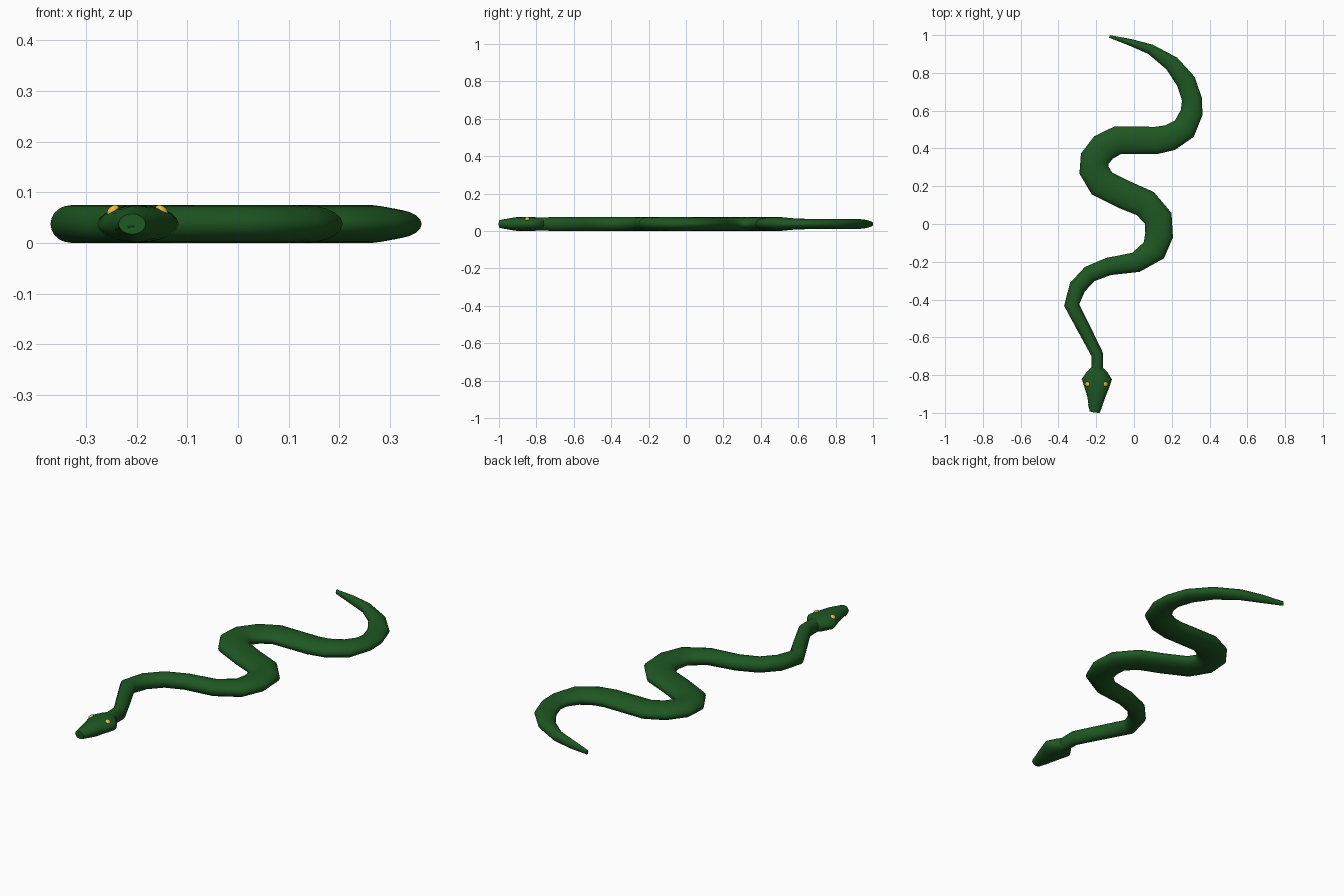
import bpy, bmesh, math
from mathutils import Vector

if "Cube" in bpy.data.objects:
    bpy.data.objects.remove(bpy.data.objects["Cube"])


def material(name, color):
    m = bpy.data.materials.new(name)
    m.diffuse_color = (*color, 1)
    m.use_nodes = True
    m.node_tree.nodes["Principled BSDF"].inputs["Base Color"].default_value = m.diffuse_color
    return m


green = material("snake_green", (0.013, 0.095, 0.016))
yellow = material("eye_yellow", (0.78, 0.52, 0.06))
MID = 0.0375
SIDES = 20


def finish(ob, mat, angle=50):
    ob.data.materials.append(mat)
    bpy.ops.object.select_all(action='DESELECT')
    ob.select_set(True)
    bpy.context.view_layer.objects.active = ob
    bpy.ops.object.shade_smooth_by_angle(angle=math.radians(angle))


def loft(name, stations, mat):
    """Skin elliptical rings (x, y, half width, half height) along a path."""
    bm = bmesh.new()
    pts = [Vector(s[:2]) for s in stations]
    rings = []
    for i, (x, y, w, h) in enumerate(stations):
        a = (pts[i] - pts[max(i - 1, 0)])
        b = (pts[min(i + 1, len(pts) - 1)] - pts[i])
        t = Vector((0, 0))
        for v in (a, b):
            if v.length > 0:
                t += v.normalized()
        t.normalize()
        ring = []
        for k in range(SIDES):
            ang = 2 * math.pi * k / SIDES
            c = w * math.cos(ang)
            ring.append(bm.verts.new((x - t.y * c, y + t.x * c, MID + h * math.sin(ang))))
        rings.append(ring)
    for r, s in zip(rings, rings[1:]):
        for k in range(SIDES):
            n = (k + 1) % SIDES
            bm.faces.new((r[k], r[n], s[n], s[k]))
    bm.faces.new(rings[0])
    bm.faces.new(rings[-1])
    bmesh.ops.recalc_face_normals(bm, faces=bm.faces)
    me = bpy.data.meshes.new(name)
    bm.to_mesh(me)
    bm.free()
    ob = bpy.data.objects.new(name, me)
    bpy.context.collection.objects.link(ob)
    finish(ob, mat)


# tail, body coils and neck, from tail tip forward
B = 0.037
body = [
    (-0.13, 0.993, .007, .012), (-0.02, 0.962, .018, .022), (0.087, 0.925, .027, .027),
    (0.20, 0.85, .042, .0275), (0.275, 0.755, .052, .0275), (0.307, 0.66, .053, .0275),
    (0.305, 0.59, .059, .029), (0.267, 0.505, .066, B), (0.19, 0.457, .07, B),
    (0.12, 0.443, .072, B), (-0.087, 0.443, .075, B), (-0.162, 0.405, .077, B),
    (-0.208, 0.345, .078, B), (-0.212, 0.285, .079, B), (-0.17, 0.215, .079, B),
    (-0.055, 0.157, .076, B), (0.06, 0.108, .076, B), (0.128, 0.03, .076, B),
    (0.133, -0.06, .074, B), (0.105, -0.14, .068, B), (0.01, -0.203, .054, B),
    (-0.135, -0.225, .047, B), (-0.235, -0.265, .045, B), (-0.30, -0.335, .045, B),
    (-0.33, -0.43, .04, B), (-0.267, -0.55, .035, B), (-0.195, -0.69, .032, B),
    (-0.195, -0.79, .03, .035)]
loft("body", body, green)

# wedge-shaped head
head = [
    (-0.196, -0.755, .026, .03), (-0.196, -0.785, .056, .035), (-0.197, -0.822, .08, B),
    (-0.197, -0.855, .069, B), (-0.2, -0.915, .048, .036), (-0.207, -0.985, .03, .023),
    (-0.209, -0.997, .027, .02)]
loft("head", head, green)

# eyes, mirrored across the head
for side, label in ((-1, "left"), (1, "right")):
    bpy.ops.mesh.primitive_uv_sphere_add(segments=16, ring_count=10, radius=1,
                                         location=(-0.1985 + side * 0.048, -0.848, 0.064))
    eye = bpy.context.object
    eye.name = label + "_eye"
    eye.scale = (0.014, 0.013, 0.009)
    eye.rotation_euler = (0, side * math.radians(38), 0)
    finish(eye, yellow)

# thin mouth line wrapping the snout
cu = bpy.data.curves.new("mouth", 'CURVE')
cu.dimensions = '3D'
cu.bevel_depth = 0.0018
cu.bevel_resolution = 2
sp = cu.splines.new('POLY')
sp.points.add(12)
for i, p in enumerate(sp.points):
    a = math.pi * i / 12
    p.co = (-0.207 + 0.034 * math.cos(a), -0.955 - 0.042 * math.sin(a),
            0.026 + 0.006 * math.sin(a), 1)
mouth = bpy.data.objects.new("mouth", cu)
bpy.context.collection.objects.link(mouth)
cu.materials.append(green)
